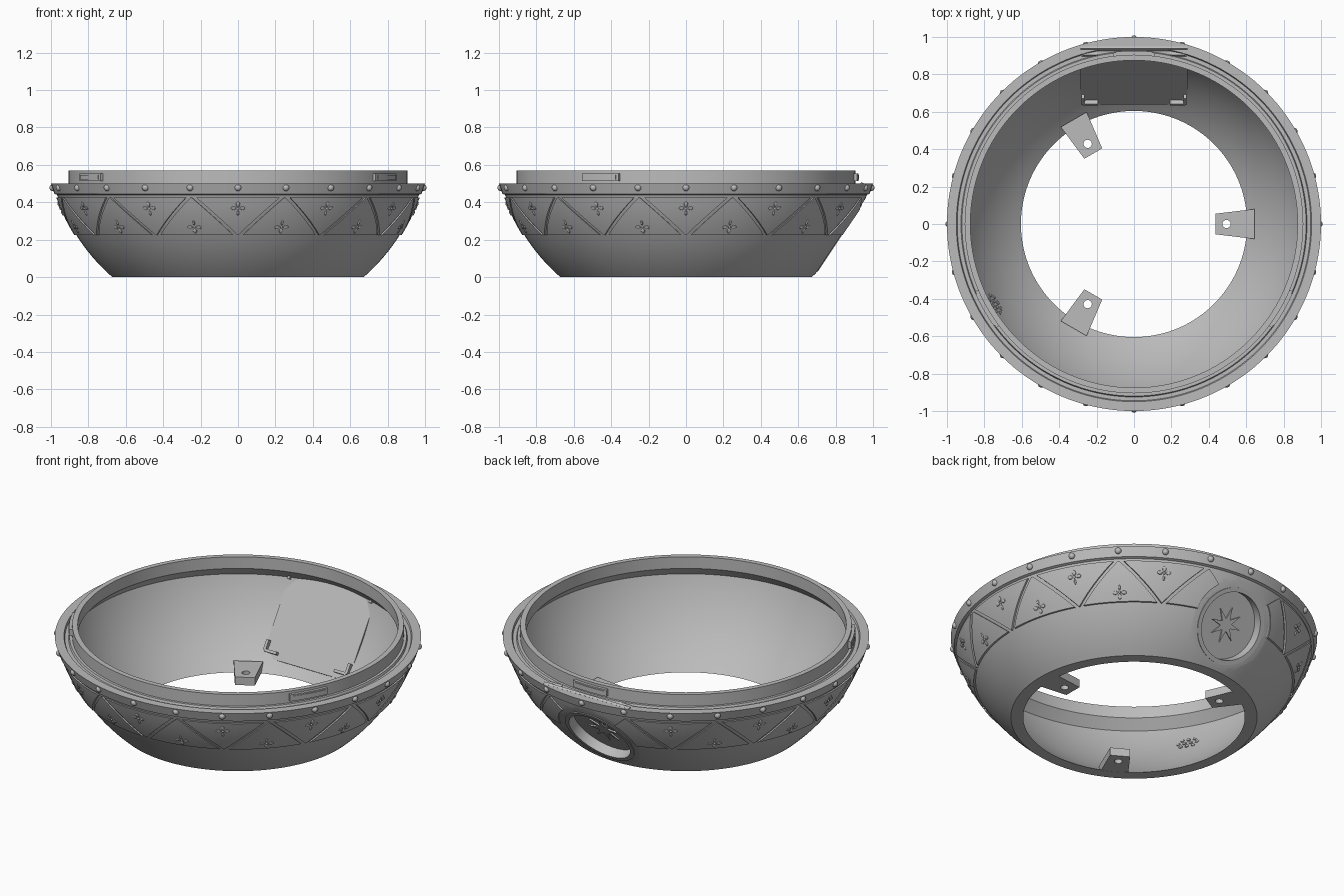
import bpy, bmesh, math
from math import sin, cos, radians, sqrt, pi
from mathutils import Matrix, Vector

cube = bpy.data.objects.get("Cube")
if cube:
    bpy.data.objects.remove(cube)

grey = bpy.data.materials.new("plain_grey")
grey.use_nodes = True
grey.diffuse_color = (0.5, 0.5, 0.5, 1)
grey.node_tree.nodes["Principled BSDF"].inputs["Base Color"].default_value = (0.5, 0.5, 0.5, 1)

CENTRE_Z, R_OUT, R_IN = 0.77, 1.022, 0.979


def shell_r(z, radius=R_OUT):
    return sqrt(radius ** 2 - (z - CENTRE_Z) ** 2)


def finish(name, bm, matrix=Matrix()):
    bmesh.ops.recalc_face_normals(bm, faces=bm.faces)
    mesh = bpy.data.meshes.new(name)
    bm.to_mesh(mesh)
    bm.free()
    mesh.transform(matrix)
    mesh.materials.append(grey)
    ob = bpy.data.objects.new(name, mesh)
    bpy.context.collection.objects.link(ob)
    return ob


def activate(ob):
    bpy.ops.object.select_all(action='DESELECT')
    ob.select_set(True)
    bpy.context.view_layer.objects.active = ob


def smooth(ob):
    activate(ob)
    bpy.ops.object.shade_smooth_by_angle(angle=radians(25))


def cut(ob, cutter):
    mod = ob.modifiers.new("cut", 'BOOLEAN')
    mod.operation, mod.solver, mod.object = 'DIFFERENCE', 'EXACT', cutter
    activate(ob)
    bpy.ops.object.modifier_apply(modifier=mod.name)


def lathe(name, profile, start=0, sweep=360, steps=144, matrix=Matrix()):
    """Turn a closed (radius, height) outline around z."""
    bm = bmesh.new()
    full = sweep == 360
    rings = []
    for i in range(steps if full else steps + 1):
        a = radians(start + sweep * i / steps)
        rings.append([bm.verts.new((r * cos(a), r * sin(a), z)) for r, z in profile])
    n = len(profile)
    for i in range(steps):
        a, b = rings[i], rings[(i + 1) % len(rings)]
        for j in range(n):
            k = (j + 1) % n
            bm.faces.new((a[j], b[j], b[k], a[k]))
    if not full:
        bm.faces.new(rings[0])
        bm.faces.new(rings[-1])
    return finish(name, bm, matrix)


def prism(name, points, z0, z1, matrix=Matrix()):
    """Extrude a flat outline from z0 to z1."""
    bm = bmesh.new()
    face = bm.faces.new([bm.verts.new((x, y, z0)) for x, y in points])
    top = bmesh.ops.extrude_face_region(bm, geom=[face])["geom"]
    bmesh.ops.translate(bm, vec=(0, 0, z1 - z0),
                        verts=[v for v in top if isinstance(v, bmesh.types.BMVert)])
    return finish(name, bm, matrix)


def rect(x0, x1, y0, y1):
    return [(x0, y0), (x1, y0), (x1, y1), (x0, y1)]


def circle(r, n=64, cx=0, cy=0):
    return [(cx + r * cos(2 * pi * i / n), cy + r * sin(2 * pi * i / n)) for i in range(n)]


def on_shell(az, z, radius):
    r = shell_r(z, radius)
    return Vector((r * cos(az), r * sin(az), z))


def shell_frame(az, z, radius):
    """Frame on the shell: x sideways, y up the slope, z outward."""
    p = on_shell(az, z, radius)
    out = (p - Vector((0, 0, CENTRE_Z))).normalized()
    side = Vector((-sin(az), cos(az), 0))
    up = out.cross(side)
    return Matrix.Translation(p) @ Matrix((side, up, out)).transposed().to_4x4()


# Tilted frame of the rear porthole: y up the slope, z inward
slope = Vector((0, 0.555, 0.832)).normalized()
inward = Vector((1, 0, 0)).cross(slope)
PORT = Matrix.Translation((0, 0.82, 0.21)) @ Matrix(
    (Vector((1, 0, 0)), slope, inward)).transposed().to_4x4()

# Bowl shell with rim, groove, collar and inner chamfer
N = 16
outline = [(shell_r(0.44 * i / N), 0.44 * i / N) for i in range(N + 1)]
outline += [(0.982, 0.445), (1.0, 0.5), (0.95, 0.5), (0.945, 0.488), (0.925, 0.488),
            (0.92, 0.5), (0.905, 0.5), (0.905, 0.57), (0.875, 0.57), (0.875, 0.5)]
outline += [(shell_r(0.445 * i / N, R_IN), 0.445 * i / N) for i in range(N, -1, -1)]
bowl = lathe("bowl", outline)

flat_cutter = prism("flat_cutter", circle(0.255), -0.2, 0, PORT)
recess_cutter = prism("recess_cutter", circle(0.2), -0.2, 0.09, PORT)
cut(bowl, flat_cutter)
cut(bowl, recess_cutter)
smooth(bowl)

# Porthole ring, star and the inner hatch panel with corner clips
smooth(lathe("porthole_ring", [(0.19, 0.055), (0.19, -0.004), (0.215, -0.004), (0.215, 0.055)],
             steps=64, matrix=PORT))
star = [((0.1 if i % 2 == 0 else 0.035) * cos(pi * i / 8),
         (0.1 if i % 2 == 0 else 0.035) * sin(pi * i / 8)) for i in range(16)]
prism("porthole_star", star, 0.045, 0.054, PORT)
HATCH = PORT @ Matrix.Translation((0, 0.044, 0))
prism("hatch_panel", rect(-0.285, 0.285, -0.27, 0.27), 0.053, 0.067, HATCH)
for sx in (-1, 1):
    for sy in (-1, 1):
        corner = HATCH @ Matrix.Translation((sx * 0.272, sy * 0.235, 0))
        arm_x = sorted((0, -sx * 0.08))
        arm_y = sorted((0, -sy * 0.06))
        prism("hatch_clip_side", rect(-0.008, 0.008, *arm_y), 0.06, 0.092, corner)
        prism("hatch_clip_end", rect(*arm_x, -0.008, 0.008), 0.06, 0.092, corner)

# Locking tabs on the collar
for az in (90, 210, 330):
    smooth(lathe("locking_tab", [(0.9, 0.515), (0.922, 0.515), (0.922, 0.555), (0.9, 0.555)],
                 az - 7, 14, 10))
    smooth(lathe("locking_tab_face", [(0.92, 0.523), (0.926, 0.523), (0.926, 0.547), (0.92, 0.547)],
                 az - 6, 12, 10))

# Drilled mounting brackets inside the base
for az in (0, 120, 240):
    turn = Matrix.Rotation(radians(az), 4, 'Z')
    bracket = prism("mounting_bracket",
                    [(0.435, -0.055), (0.645, -0.08), (0.645, 0.08), (0.435, 0.055)],
                    0.002, 0.05, turn)
    drill = prism("drill", circle(0.022, 24, 0.495), -0.1, 0.2, turn)
    cut(bracket, drill)
    bpy.data.objects.remove(drill)

# Rivets round the rim
bm = bmesh.new()
for i in range(24):
    a = 2 * pi * i / 24
    bmesh.ops.create_uvsphere(bm, u_segments=16, v_segments=10, radius=0.018,
                              matrix=Matrix.Translation((0.99 * cos(a), 0.99 * sin(a), 0.478)))
smooth(finish("rim_rivets", bm))


# Zigzag band of triangular plates that follow the shell
def add_plate(bm, az, points_down, steps=8):
    wide, tip = (0.425, 0.225) if points_down else (0.225, 0.425)
    rows = []
    for level in (R_OUT - 0.006, R_OUT + 0.009):
        rows.append([])
        for i in range(steps + 1):
            t = i / steps
            half = radians(13.3) * (1 - t) + radians(0.2) * t
            z = wide + (tip - wide) * t
            rows[-1].append([bm.verts.new(on_shell(az + half * (2 * j / steps - 1), z, level))
                             for j in range(steps + 1)])
    low, high = rows
    for g in rows:
        for i in range(steps):
            for j in range(steps):
                bm.faces.new((g[i][j], g[i][j + 1], g[i + 1][j + 1], g[i + 1][j]))
    edge = [(0, j) for j in range(steps)] + [(i, steps) for i in range(steps)]
    edge += [(steps, j) for j in range(steps, 0, -1)] + [(i, 0) for i in range(steps, 0, -1)]
    for (i, j), (k, m) in zip(edge, edge[1:] + edge[:1]):
        bm.faces.new((low[i][j], low[k][m], high[k][m], high[i][j]))


plates, flowers = bmesh.new(), bmesh.new()
petals = [(0, 0.026, 0.011, 0.015), (-0.024, 0.004, 0.014, 0.011),
          (0.024, 0.004, 0.014, 0.011), (0, 0.002, 0.007, 0.007), (0, -0.024, 0.006, 0.015)]
for i in range(24):
    az = radians(-90 + 15 * i)
    down = i % 2 == 0
    if i == 12:
        continue
    add_plate(plates, az, down)
    if i in (11, 13):
        continue
    frame = shell_frame(az, 0.365 if down else 0.27, R_OUT + 0.009)
    for u, v, w, h in petals:
        bmesh.ops.create_icosphere(flowers, subdivisions=2, radius=1, matrix=frame @
                                   Matrix.Translation((u, v if down else -v, 0)) @
                                   Matrix.Diagonal((w, h, 0.006, 1)))
band = finish("triangle_plates", plates)
cut(band, flat_cutter)
smooth(band)
smooth(finish("plate_flowers", flowers))

# Small dotted grille on the inner wall
grille = shell_frame(radians(210), 0.3, R_IN)
for row in (-1, 0, 1):
    for k in range(4 - abs(row)):
        u = 0.036 * (k - (3 - abs(row)) / 2)
        prism("grille_dot", circle(0.011, 12, u, 0.032 * row), -0.006, 0.003, grille)

for cutter in (flat_cutter, recess_cutter):
    bpy.data.objects.remove(cutter)
